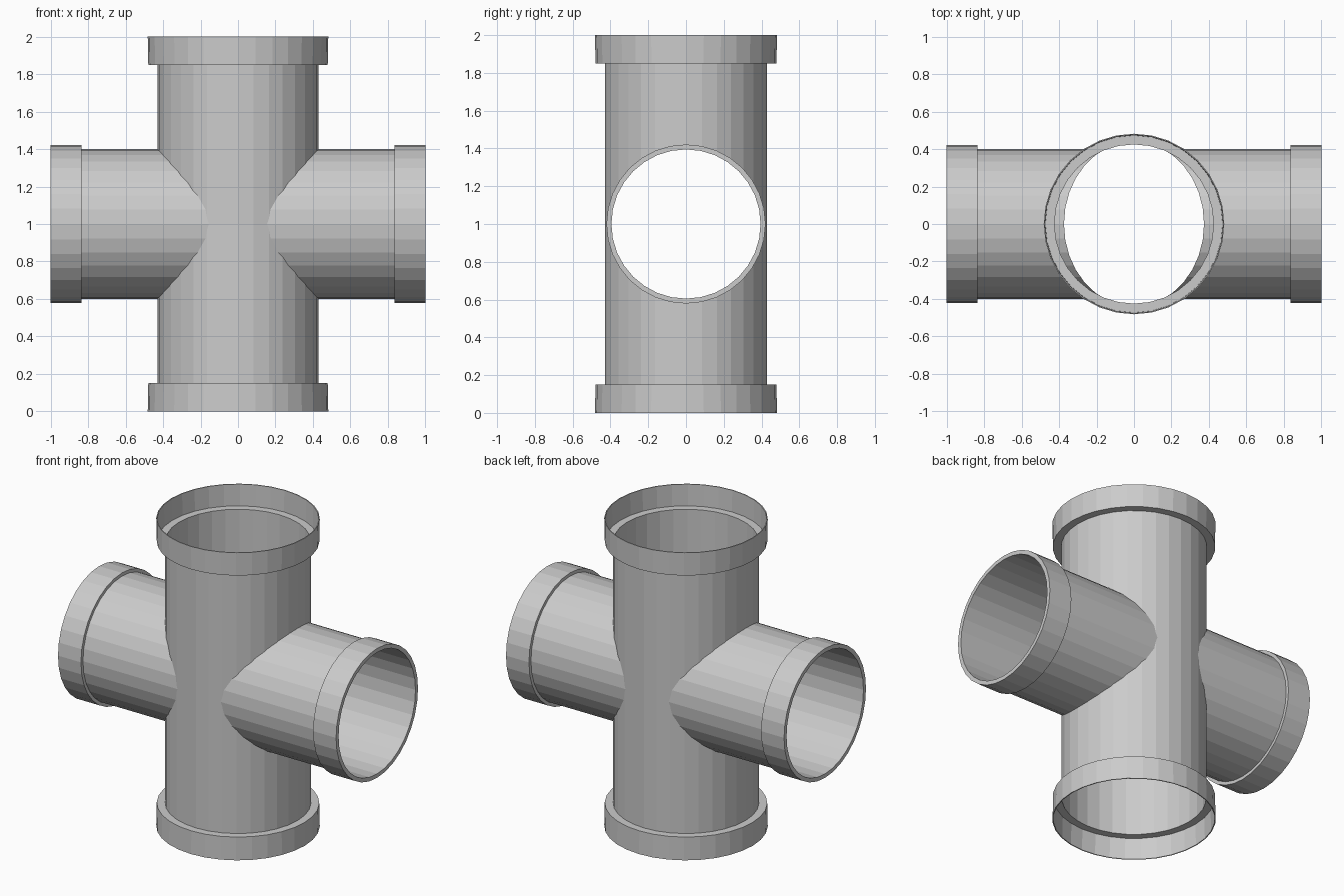
import bpy, bmesh, math
from mathutils import Matrix

if "Cube" in bpy.data.objects:
    bpy.data.objects.remove(bpy.data.objects["Cube"])

SIDES = 32


def revolve(name, profile, matrix=Matrix()):
    """Closed (radius, height) profile turned round z, then placed."""
    bm = bmesh.new()
    rings = []
    for i in range(SIDES):
        a = 2 * math.pi * i / SIDES
        rings.append([bm.verts.new((r * math.cos(a), r * math.sin(a), h)) for r, h in profile])
    n = len(profile)
    for i in range(SIDES):
        p, q = rings[i], rings[(i + 1) % SIDES]
        for j in range(n):
            k = (j + 1) % n
            bm.faces.new((p[j], q[j], q[k], p[k]))
    return finish(name, bm, matrix)


def finish(name, bm, matrix):
    bm.transform(matrix)
    bmesh.ops.recalc_face_normals(bm, faces=bm.faces)
    mesh = bpy.data.meshes.new(name)
    bm.to_mesh(mesh)
    bm.free()
    obj = bpy.data.objects.new(name, mesh)
    bpy.context.collection.objects.link(obj)
    return obj


def cutter(name, radius, depth, matrix):
    bm = bmesh.new()
    bmesh.ops.create_cone(bm, cap_ends=True, segments=SIDES, radius1=radius,
                          radius2=radius, depth=depth)
    obj = finish(name, bm, matrix)
    obj.hide_render = True
    obj.hide_set(True)
    return obj


def cut(obj, tool):
    mod = obj.modifiers.new("opening", 'BOOLEAN')
    mod.operation = 'DIFFERENCE'
    mod.solver = 'EXACT'
    mod.object = tool


up = Matrix.Translation((0, 0, 1))
sideways = Matrix.Rotation(math.pi / 2, 4, 'Y')

# Main vertical pipe with a thin stepped socket at both ends
half = [(0.425, 0.86), (0.473, 0.86), (0.476, 1.0), (0.482, 1.0), (0.479, 0.85), (0.43, 0.85)]
profile = half + [(r, -h) for r, h in reversed(half)]
main_pipe = revolve("main_pipe", profile, up)
cut(main_pipe, cutter("branch_hole_cutter", 0.3975, 1.6, up @ sideways))

# Side branches with end collars, trimmed inside the main pipe
trim = cutter("branch_trim_cutter", 1, 1.6, up @ Matrix.Diagonal((0.374, 0.44, 1, 1)))
arm = [(0.395, 0.05), (0.395, 1.0), (0.421, 1.0), (0.421, 0.835), (0.4, 0.835), (0.4, 0.05)]
for name, sign in (("right_branch", 1), ("left_branch", -1)):
    branch = revolve(name, arm, up @ Matrix.Rotation(sign * math.pi / 2, 4, 'Y'))
    cut(branch, trim)
